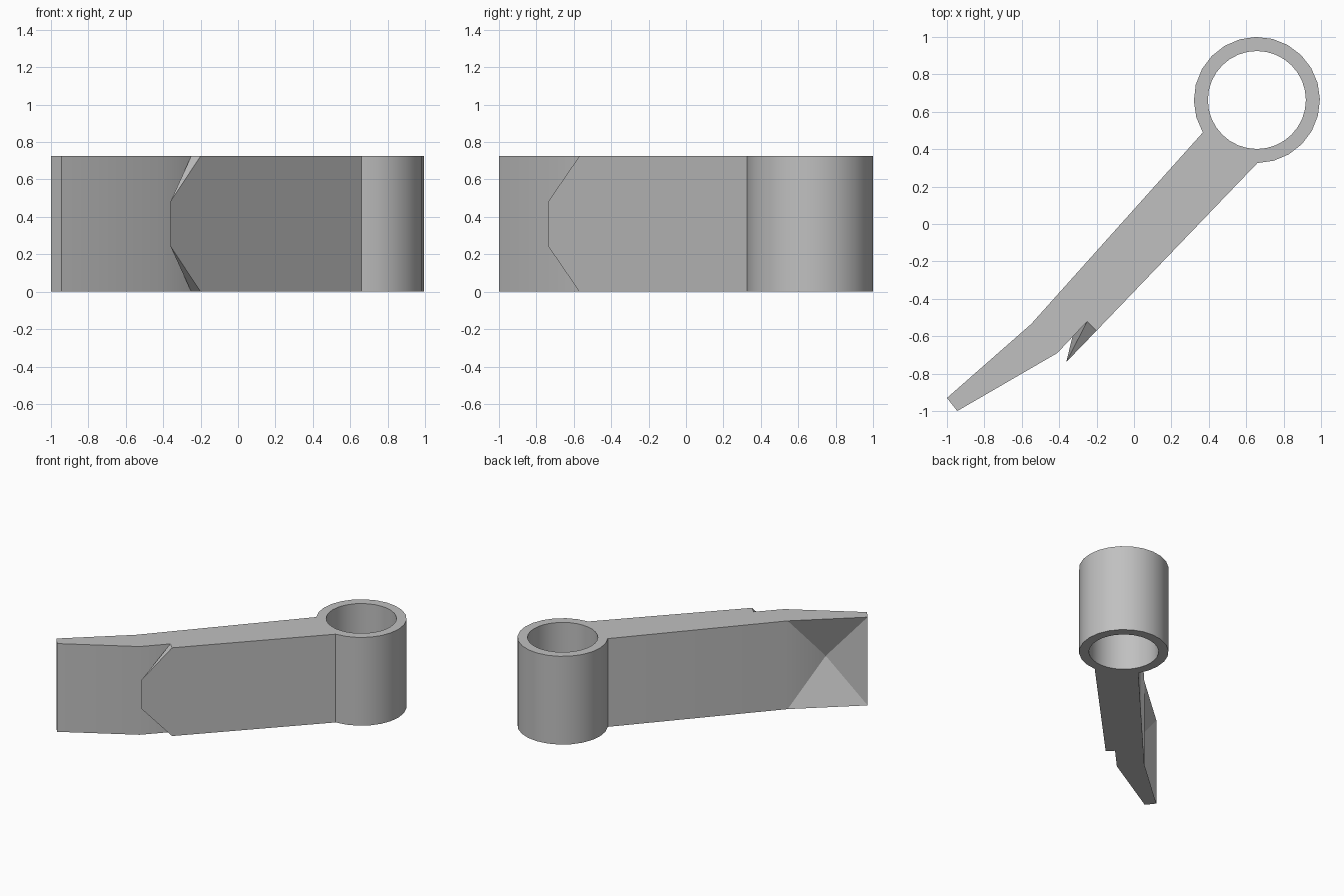
import bpy
import bmesh
from math import radians, sin, cos
from mathutils import Vector

cube = bpy.data.objects.get("Cube")
if cube:
    bpy.data.objects.remove(cube, do_unlink=True)

HEIGHT = 0.725
RING = Vector((0.657, 0.663, 0))
OUTER, INNER = 0.337, 0.262

grey = bpy.data.materials.new("plain_grey")
grey.use_nodes = True
grey.diffuse_color = (0.53, 0.53, 0.53, 1)
grey.node_tree.nodes["Principled BSDF"].inputs["Base Color"].default_value = grey.diffuse_color


def finish(bm, name):
    mesh = bpy.data.meshes.new(name)
    bm.to_mesh(mesh)
    bm.free()
    mesh.materials.append(grey)
    obj = bpy.data.objects.new(name, mesh)
    bpy.context.collection.objects.link(obj)
    bpy.ops.object.select_all(action='DESELECT')
    obj.select_set(True)
    bpy.context.view_layer.objects.active = obj
    bpy.ops.object.shade_smooth_by_angle(angle=radians(18))
    return obj


def arc(radius, start, end, count):
    """Points on a circle around the ring centre."""
    angles = [radians(start + (end - start) * i / count) for i in range(count + 1)]
    return [RING + Vector((cos(a), sin(a), 0)) * radius for a in angles]


def add_loop(bm, points):
    verts = [bm.verts.new(p) for p in points]
    return [bm.edges.new((v, verts[i - 1])) for i, v in enumerate(verts)]


# Arm and ring share one outline, with the hole as a second loop
arm = [(-0.55, -0.535), (-1.0, -0.93), (-0.945, -1.0),
       (-0.41, -0.69), (-0.25, -0.52), (-0.2, -0.57)]
bm = bmesh.new()
edges = add_loop(bm, arc(OUTER, -89.5, 211, 20) + [(x, y, 0) for x, y in arm])
edges += add_loop(bm, arc(INNER, 0, 360, 32)[:-1])
bmesh.ops.triangle_fill(bm, edges=edges, use_beauty=True)
raised = bmesh.ops.extrude_face_region(bm, geom=bm.faces[:])["geom"]
bmesh.ops.translate(bm, vec=(0, 0, HEIGHT),
                    verts=[g for g in raised if isinstance(g, bmesh.types.BMVert)])
bmesh.ops.recalc_face_normals(bm, faces=bm.faces[:])

# Hollow pyramid dent in the back of the tapered tip
bm.normal_update()
middle = Vector((-0.775, -0.7325, HEIGHT / 2))
tip_back = min(bm.faces, key=lambda f: (f.calc_center_median() - middle).length)
inward = -tip_back.normal.copy()
centre = bmesh.ops.poke(bm, faces=[tip_back])["verts"]
bmesh.ops.translate(bm, verts=centre, vec=inward * 0.13)
finish(bm, "arm_and_ring")

# Pointed barb standing out of the notch
bm = bmesh.new()
for x, y, margin in ((-0.2, -0.57, 0), (-0.25, -0.52, 0),
                     (-0.33, -0.605, 0.245), (-0.362, -0.738, 0.245)):
    for z in (margin, HEIGHT - margin):
        bm.verts.new((x, y, z))
bmesh.ops.convex_hull(bm, input=bm.verts[:])
bmesh.ops.recalc_face_normals(bm, faces=bm.faces[:])
finish(bm, "barb")
